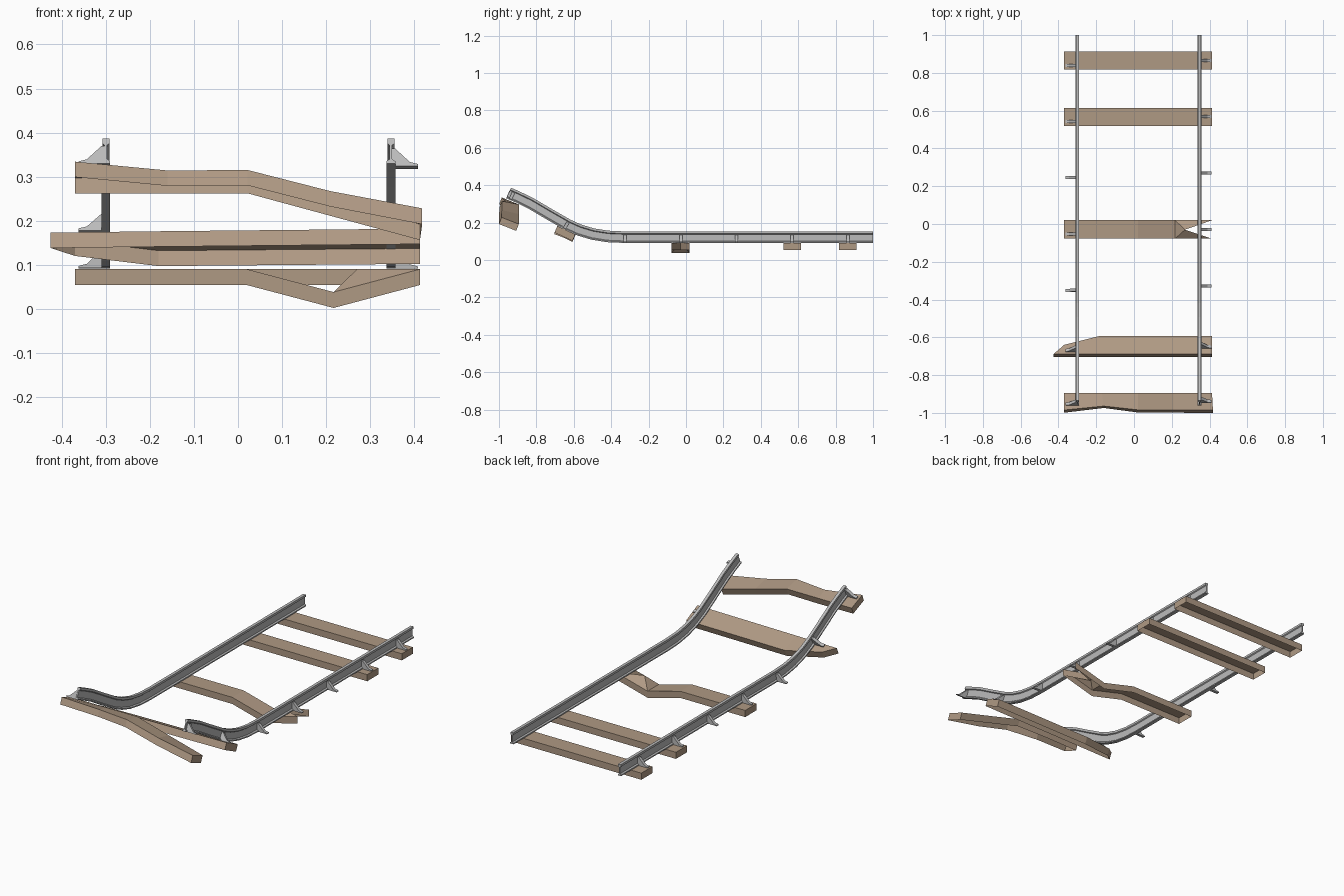
import bpy, bmesh
from mathutils import Vector

if "Cube" in bpy.data.objects:
    bpy.data.objects.remove(bpy.data.objects["Cube"])

wood = bpy.data.materials.new("wood")
wood.diffuse_color = (0.43, 0.32, 0.23, 1)
wood.use_nodes = True
wood.node_tree.nodes["Principled BSDF"].inputs["Base Color"].default_value = wood.diffuse_color
steel = bpy.data.materials.new("steel")
steel.diffuse_color = (0.5, 0.5, 0.5, 1)
steel.use_nodes = True
steel.node_tree.nodes["Principled BSDF"].inputs["Base Color"].default_value = steel.diffuse_color


def make(name, verts, faces, mat, closed=True):
    mesh = bpy.data.meshes.new(name)
    mesh.from_pydata([tuple(v) for v in verts], [], faces)
    if closed:
        bm = bmesh.new()
        bm.from_mesh(mesh)
        bmesh.ops.recalc_face_normals(bm, faces=bm.faces)
        bm.to_mesh(mesh)
        bm.free()
    mesh.materials.append(mat)
    obj = bpy.data.objects.new(name, mesh)
    bpy.context.collection.objects.link(obj)
    return obj


# Rail centreline in (y, z): straight, then bent upward at the front
PATH = [Vector(p) for p in [
    (1, .122), (-.33, .122), (-.42, .126), (-.50, .139), (-.57, .160),
    (-.63, .187), (-.73, .244), (-.83, .303), (-.90, .337), (-.948, .358)]]


def tangent(i):
    a, b = PATH[max(i - 1, 0)], PATH[min(i + 1, len(PATH) - 1)]
    if i == 1:
        a = PATH[1] + Vector((.09, 0))
    return (b - a).normalized()


def frame_at(y):
    for a, b in zip(PATH, PATH[1:]):
        if b.x <= y <= a.x:
            return a.lerp(b, (a.x - y) / (a.x - b.x)), (b - a).normalized()
    return PATH[-1], tangent(len(PATH) - 1)


# I-beam rail profile (x, height), one half mirrored to the other
half = [(.010, -.031), (.010, -.025), (.003, -.020), (.003, .015),
        (.008, .019), (.008, .031)]
PROFILE = half + [(-x, h) for x, h in reversed(half)]


def rail(name, cx):
    n, verts, faces = len(PROFILE), [], []
    for i, p in enumerate(PATH):
        t = tangent(i)
        up = Vector((-t.y, t.x)) * -1
        verts += [(cx + x, p.x + up.x * h, p.y + up.y * h) for x, h in PROFILE]
    for i in range(len(PATH) - 1):
        for j in range(n):
            k = (j + 1) % n
            faces.append((i * n + j, i * n + k, (i + 1) * n + k, (i + 1) * n + j))
    last = (len(PATH) - 1) * n
    faces += [tuple(range(n)), tuple(range(last, last + n))]
    make(name, verts, faces, steel)


# Triangular rail clip standing on the outer side of a rail
CLIP = [(.003, -.031), (.062, -.031), (.062, -.026), (.043, -.021),
        (.010, .012), (.003, .012)]


def clip(name, cx, side, y):
    p, t = frame_at(y)
    up = Vector((t.y, -t.x))
    n, verts = len(CLIP), []
    for d in (-.008, .008):
        for u, h in CLIP:
            q = p + up * h + t * d
            verts.append((cx + side * u, q.x, q.y))
    faces = [tuple(range(n)), tuple(range(n, 2 * n))]
    faces += [(j, (j + 1) % n, (j + 1) % n + n, j + n) for j in range(n)]
    make(name, verts, faces, steel)


for label, cx, side, ys in [
        ("left", -.30, -1, (.84, .543, .245, -.052, -.35, -.655, -.942)),
        ("right", .347, 1, (.865, .568, .27, -.028, -.327, -.637, -.928))]:
    rail(label + "_rail", cx)
    for i, y in enumerate(ys):
        clip(f"{label}_rail_clip_{i + 1}", cx, side, y)


# Hollow sleeper, open underneath.
# Station: front x, front top (y, z), back x, back top (y, z), wall drop (y, z)
def sleeper(name, stations, notch=None):
    verts, faces = [], []
    for xf, fy, fz, xb, by, bz, dy, dz in stations:
        verts += [(xf, fy, fz), (xb, by, bz),
                  (xf, fy + dy, fz + dz), (xb, by + dy, bz + dz)]
    last = len(stations) - 1
    for i in range(last):
        a, b = 4 * i, 4 * i + 4
        faces += [(a + 2, b + 2, b, a), (a + 1, b + 1, b + 3, a + 3)]
        if not (notch and i == last - 1):
            faces.append((a, b, b + 1, a + 1))
    faces.append((0, 1, 3, 2))
    e = 4 * last
    if notch:
        # Split end: the end wall folds inward to a V
        x, y, z, dz = notch
        m = len(verts)
        verts += [(x, y, z), (x, y, z + dz)]
        p = e - 4
        faces += [(p, e, m), (p, m, p + 1), (p + 1, m, e + 1),
                  (e, e + 2, m + 1, m), (m, m + 1, e + 3, e + 1)]
    else:
        faces.append((e, e + 2, e + 3, e + 1))
    make(name, verts, faces, wood, closed=False)


def flat(x, y0, y1, z):
    return (x, y0, z, x, y1, z, 0, -.036)


X0, X1 = -.37, .413
for i, (y0, y1) in enumerate([(.817, .912), (.52, .615)]):
    sleeper(f"straight_sleeper_{i + 1}", [flat(x, y0, y1, .09) for x in (X0, X1)])

sleeper("split_sleeper",
        [flat(X0, -.078, .02, .09), flat(.02, -.078, .02, .09),
         flat(.217, -.078, .02, .038), flat(X1, -.078, .02, .09)],
        notch=(.27, -.03, .09, -.036))

sleeper("chipped_sleeper", [
    (-.425, -.688, .173, -.37, -.640, .155, -.015, -.035),
    (-.18, -.688, .176, -.18, -.592, .132, -.015, -.035),
    (X1, -.688, .182, X1, -.592, .137, -.015, -.035)])

sleeper("sagging_sleeper", [
    (X0, -.985, .334, X0, -.894, .297, -.014, -.035),
    (-.16, -.964, .314, -.17, -.894, .297, -.010, -.035),
    (.022, -.984, .315, .022, -.894, .297, -.014, -.035),
    (.21, -.985, .267, .21, -.894, .246, -.014, -.035),
    (.418, -.986, .228, X1, -.894, .192, -.014, -.036)])
